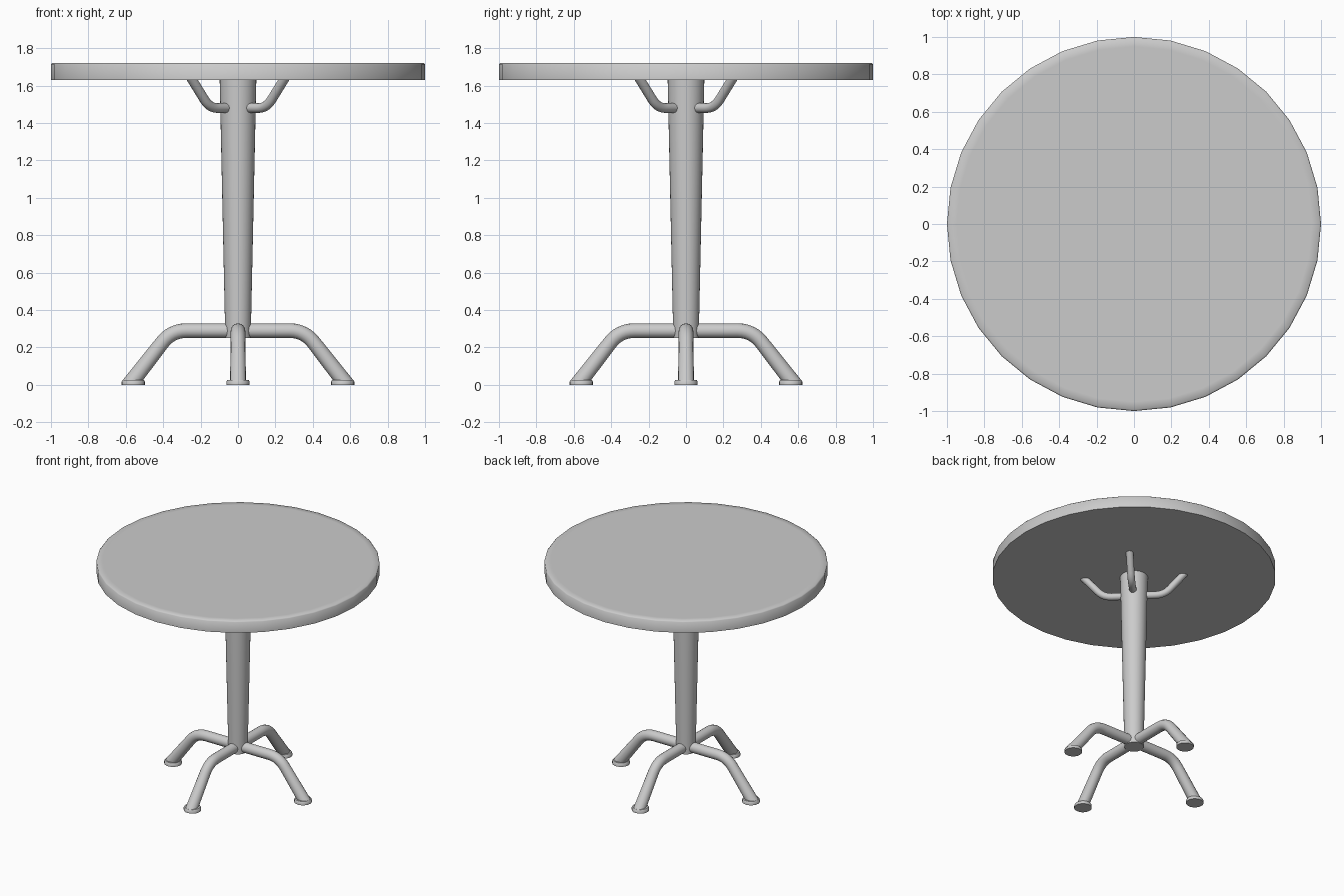
import bpy, bmesh
from math import sin, cos, pi, radians
from mathutils import Vector, Matrix

if "Cube" in bpy.data.objects:
    bpy.data.objects.remove(bpy.data.objects["Cube"])


def finish(bm, name, matrix=Matrix(), angle=50):
    bm.transform(matrix)
    bmesh.ops.recalc_face_normals(bm, faces=bm.faces)
    mesh = bpy.data.meshes.new(name)
    bm.to_mesh(mesh)
    bm.free()
    mesh.shade_smooth()
    mesh.set_sharp_from_angle(angle=radians(angle))
    obj = bpy.data.objects.new(name, mesh)
    bpy.context.collection.objects.link(obj)
    return obj


def skin(bm, rings):
    """Bridge successive vertex rings and cap both ends."""
    n = len(rings[0])
    for a, b in zip(rings, rings[1:]):
        for i in range(n):
            j = (i + 1) % n
            bm.faces.new((a[i], a[j], b[j], b[i]))
    bm.faces.new(rings[0])
    bm.faces.new(rings[-1])


def turned(name, profile, sides, matrix=Matrix()):
    """Round part from (radius, z) profile points."""
    bm = bmesh.new()
    skin(bm, [[bm.verts.new((r * cos(2 * pi * i / sides), r * sin(2 * pi * i / sides), z))
               for i in range(sides)] for r, z in profile])
    return finish(bm, name, matrix)


def bent_tube(name, start, corner, end, bend, r0, r1, matrix, sides=16, steps=6):
    """Tube in the xz plane with one rounded bend; its far end is cut level."""
    s, c, e = (Vector((x, 0, z)) for x, z in (start, corner, end))
    p, q = c + (s - c).normalized() * bend, c + (e - c).normalized() * bend
    path = [s]
    for k in range(steps + 1):
        t = k / steps
        path.append(p * (1 - t) ** 2 + c * 2 * t * (1 - t) + q * t * t)
    path.append(e)
    bm = bmesh.new()
    rings = []
    for k, pt in enumerate(path):
        d = (path[min(k + 1, len(path) - 1)] - path[max(k - 1, 0)]).normalized()
        side = Vector((-d.z, 0, d.x))
        r = r0
        if k == len(path) - 1:
            side = Vector((1 if d.z < 0 else -1, 0, 0)) / abs(d.z)
            r = r1
        rings.append([bm.verts.new(pt + side * r * cos(2 * pi * i / sides)
                                   + Vector((0, r * sin(2 * pi * i / sides), 0)))
                      for i in range(sides)])
    skin(bm, rings)
    return finish(bm, name, matrix)


# Table top with a slightly softened upper rim
turned("table_top", [(1, 1.63), (1, 1.713), (0.993, 1.72), (0.95, 1.72)], 32)

# Tapered centre column
turned("column", [(0.068, 0.25), (0.098, 1.63)], 32)

for k in range(4):
    # Legs and round feet lie on the axes
    rot = Matrix.Rotation(k * pi / 2, 4, 'Z')
    bent_tube(f"leg_{k + 1}", (0.04, 0.29), (0.355, 0.29), (0.57, 0.015),
              0.08, 0.039, 0.043, rot)
    turned(f"foot_{k + 1}", [(0.062, 0), (0.062, 0.018), (0.056, 0.027)], 24,
           rot @ Matrix.Translation((0.56, 0, 0)))
    # Support brackets lie on the diagonals
    diag = Matrix.Rotation(k * pi / 2 + pi / 4, 4, 'Z')
    bent_tube(f"bracket_{k + 1}", (0.05, 1.48), (0.215, 1.48), (0.35, 1.635),
              0.06, 0.026, 0.026, diag)
